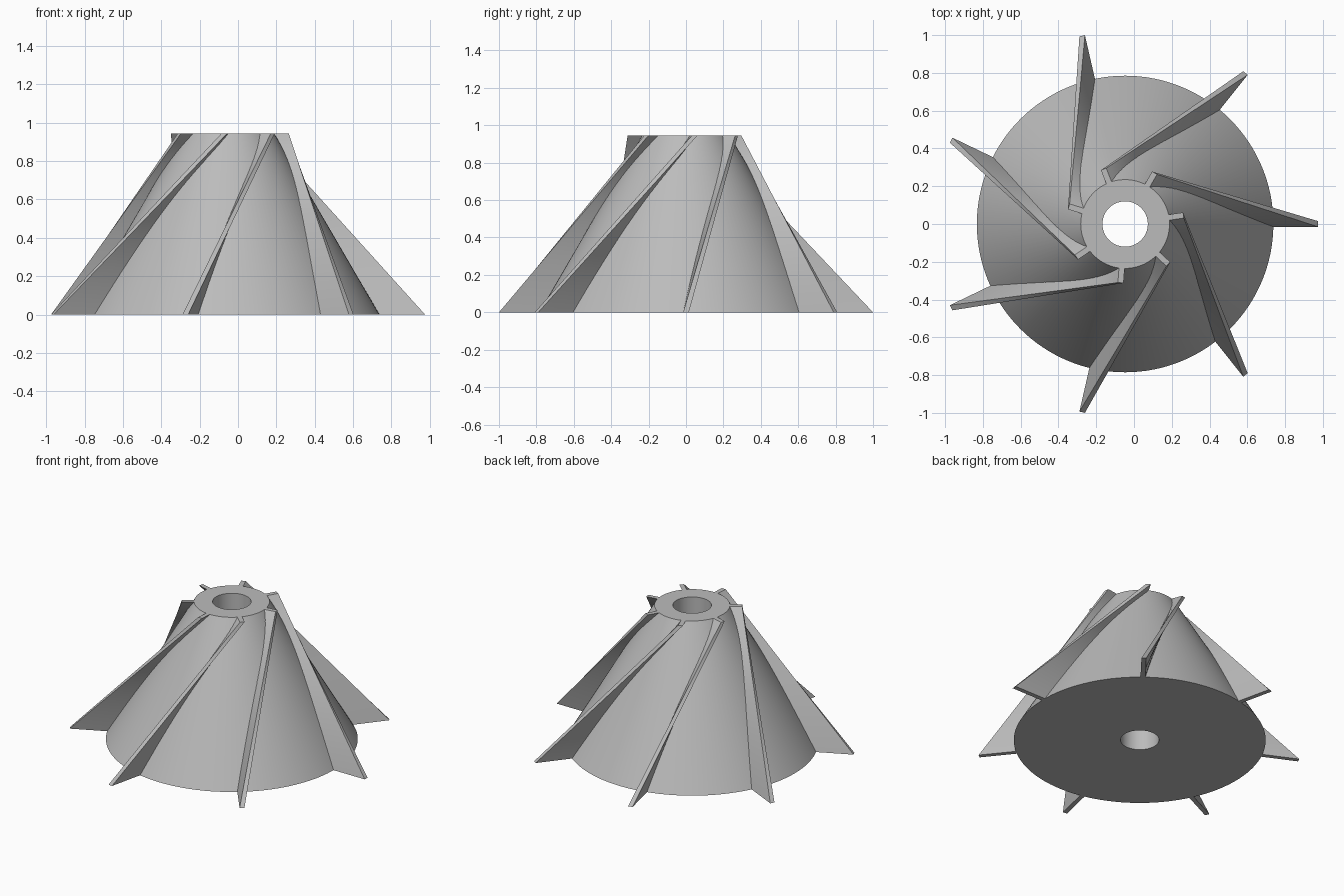
import bpy, bmesh, math
from mathutils import Vector

HEIGHT = 0.945
AXIS_X = -0.047
HUB_BASE, HUB_TOP, BORE = 0.785, 0.235, 0.12
TIP_BASE, TIP_TOP = 1.022, 0.312
BLADES, TWIST = 7, math.radians(60)
THICKNESS = 0.03
SIDES, STEPS = 128, 32

if "Cube" in bpy.data.objects:
    bpy.data.objects.remove(bpy.data.objects["Cube"], do_unlink=True)

metal = bpy.data.materials.new("grey_metal")
metal.use_nodes = True
colour = (0.5, 0.5, 0.5, 1)
metal.diffuse_color = colour
metal.node_tree.nodes["Principled BSDF"].inputs["Base Color"].default_value = colour


def make_object(name, bm):
    bmesh.ops.recalc_face_normals(bm, faces=bm.faces)
    mesh = bpy.data.meshes.new(name)
    bm.to_mesh(mesh)
    bm.free()
    mesh.materials.append(metal)
    obj = bpy.data.objects.new(name, mesh)
    obj.location.x = AXIS_X
    bpy.context.collection.objects.link(obj)
    bpy.ops.object.select_all(action='DESELECT')
    obj.select_set(True)
    bpy.context.view_layer.objects.active = obj
    bpy.ops.object.shade_smooth_by_angle(angle=math.radians(30))
    return obj


def bridge(bm, ring_a, ring_b):
    n = len(ring_a)
    for i in range(n):
        j = (i + 1) % n
        bm.faces.new((ring_a[i], ring_a[j], ring_b[j], ring_b[i]))


# Conical hub with a straight bore, revolved from a closed profile
bm = bmesh.new()
profile = [(HUB_BASE, 0), (HUB_TOP, HEIGHT), (BORE, HEIGHT), (BORE, 0)]
rings = []
for r, z in profile:
    angles = [math.tau * i / SIDES for i in range(SIDES)]
    rings.append([bm.verts.new((r * math.cos(a), r * math.sin(a), z)) for a in angles])
for k in range(len(rings)):
    bridge(bm, rings[k], rings[(k + 1) % len(rings)])
make_object("hub", bm)


def radial_section(inner, outer, angle, z):
    """Thin rectangle pointing away from the axis."""
    out = Vector((math.cos(angle), math.sin(angle), 0))
    side = Vector((-out.y, out.x, 0)) * THICKNESS / 2
    up = Vector((0, 0, z))
    return [out * inner - side + up, out * outer - side + up,
            out * outer + side + up, out * inner + side + up]


# Twisted blades, lofted in straight lines between radial end sections
for b in range(BLADES):
    start = math.tau * b / BLADES
    base = radial_section(HUB_BASE - 0.003, TIP_BASE, start, 0)
    top = radial_section(HUB_TOP - 0.003, TIP_TOP, start + TWIST, HEIGHT)
    bm = bmesh.new()
    rings = [[bm.verts.new(p.lerp(q, s / STEPS)) for p, q in zip(base, top)]
             for s in range(STEPS + 1)]
    for lower, upper in zip(rings, rings[1:]):
        bridge(bm, lower, upper)
    bm.faces.new(rings[0])
    bm.faces.new(rings[-1])
    make_object(f"blade_{b + 1}", bm)
